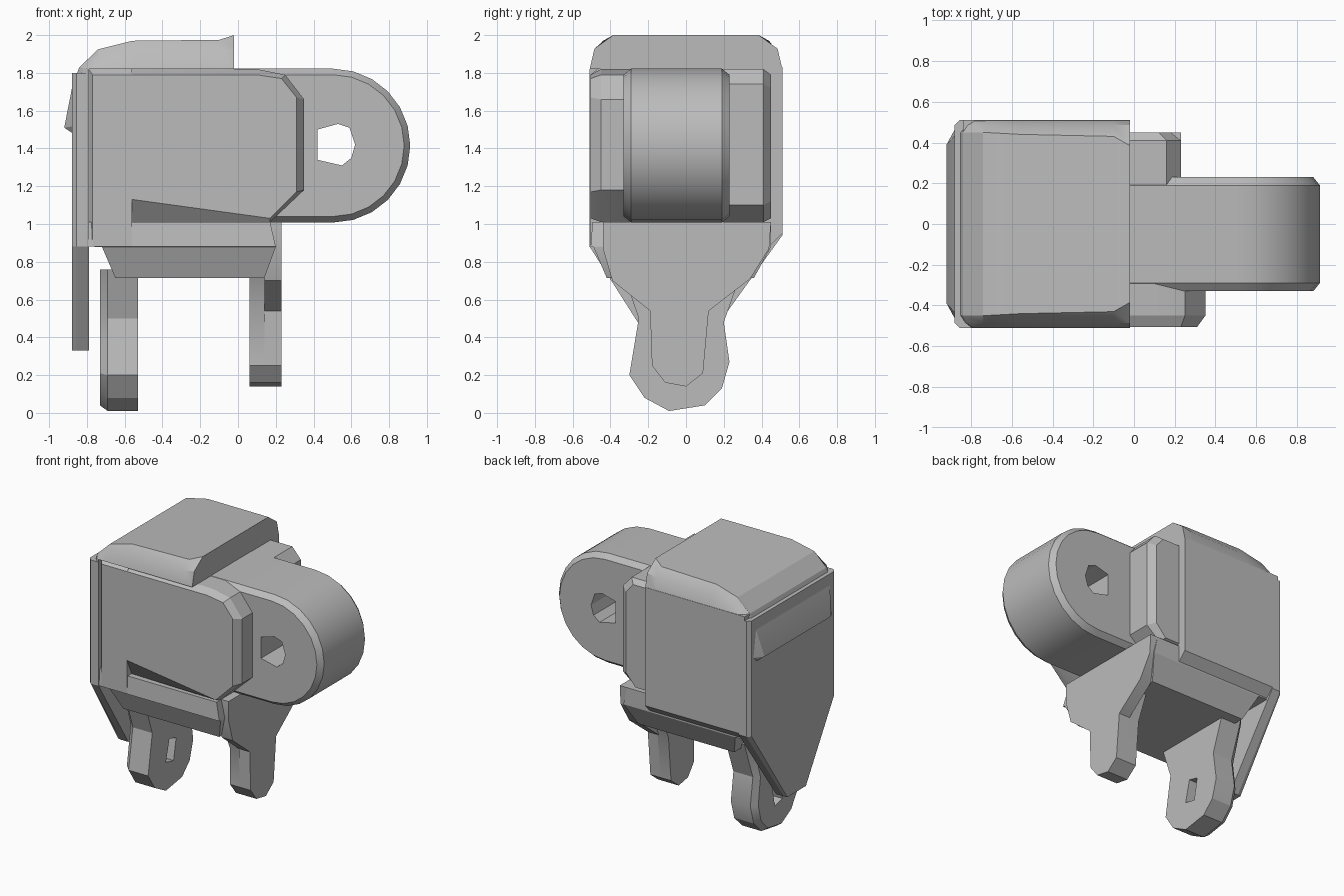
import bpy, bmesh, math

old = bpy.data.objects.get("Cube")
if old:
    bpy.data.objects.remove(old, do_unlink=True)

grey = bpy.data.materials.new("plain_grey")
grey.use_nodes = True
tone = (0.5, 0.5, 0.5, 1)
grey.diffuse_color = tone
grey.node_tree.nodes["Principled BSDF"].inputs["Base Color"].default_value = tone
parts = []


def ring(axis, pos, pts):
    """Place a 2D outline on a plane across the given axis."""
    place = {"x": lambda a, b: (pos, a, b),
             "y": lambda a, b: (a, pos, b),
             "z": lambda a, b: (a, b, pos)}[axis]
    return [place(a, b) for a, b in pts]


def rect(a0, a1, b0, b1):
    return [(a0, b0), (a1, b0), (a1, b1), (a0, b1)]


def loft(name, rings):
    """Bridge matching outlines and cap both ends."""
    bm = bmesh.new()
    loops = [[bm.verts.new(p) for p in r] for r in rings]
    n = len(loops[0])
    for low, high in zip(loops, loops[1:]):
        for i in range(n):
            j = (i + 1) % n
            bm.faces.new((low[i], low[j], high[j], high[i]))
    bm.faces.new(loops[0])
    bm.faces.new(loops[-1])
    bmesh.ops.recalc_face_normals(bm, faces=bm.faces)
    mesh = bpy.data.meshes.new(name)
    bm.to_mesh(mesh)
    bm.free()
    mesh.materials.append(grey)
    obj = bpy.data.objects.new(name, mesh)
    bpy.context.collection.objects.link(obj)
    parts.append(obj)
    return obj


def cut(obj, cutter):
    """Subtract the cutter and discard it."""
    parts.remove(cutter)
    cutter.hide_render = True
    mod = obj.modifiers.new("hole", "BOOLEAN")
    mod.operation = "DIFFERENCE"
    mod.solver = "EXACT"
    mod.object = cutter
    bpy.context.view_layer.objects.active = obj
    bpy.ops.object.modifier_apply(modifier=mod.name)
    bpy.data.objects.remove(cutter, do_unlink=True)


# Hood: a chamfered section swept over the top and round the side
stations = [  # inner x, z, outer x, z, outer half width
    (-0.02, 1.82, -0.02, 2.0, 0.385),
    (-0.1, 1.82, -0.1, 1.975, 0.43),
    (-0.56, 1.82, -0.56, 1.97, 0.44),
    (-0.74, 1.82, -0.74, 1.925, 0.45),
    (-0.79, 1.82, -0.84, 1.83, 0.45),
    (-0.79, 1.74, -0.875, 1.74, 0.44),
    (-0.79, 1.53, -0.92, 1.51, 0.39),
    (-0.79, 1.49, -0.875, 1.48, 0.44)]
rings = []
for ix, iz, ox, oz, w in stations:
    mx, mz = ix + (ox - ix) * 0.6, iz + (oz - iz) * 0.6
    rings.append([(ix, -0.51, iz), (mx, -0.485, mz), (ox, -w, oz),
                  (ox, w, oz), (mx, 0.485, mz), (ix, 0.51, iz)])
loft("hood", rings)

# Side plate tapering down to a short bottom edge
plate = [(-0.51, 1.8), (-0.51, 0.88), (-0.16, 0.33),
         (0.07, 0.33), (0.51, 0.94), (0.51, 1.8)]
loft("side_plate", [ring("x", -0.88, [(y * 0.95, z) for y, z in plate]),
                    ring("x", -0.855, plate), ring("x", -0.79, plate)])

# Back panel with a slanted lower edge
loft("back_panel", [ring("y", 0.44, rect(-0.84, -0.02, 0.88, 1.83)),
                    ring("y", 0.51, rect(-0.84, -0.02, 0.95, 1.83))])

# Solid core behind the cheeks
loft("core", [ring("z", z, rect(-0.79, -0.02, -0.45, 0.45)) for z in (0.9, 1.82)])

# Front cheek
loft("front_cheek_root", [ring("y", -0.3, rect(-0.79, -0.56, 0.88, 1.82)),
                          ring("y", -0.47, rect(-0.79, -0.56, 0.88, 1.82)),
                          ring("y", -0.505, rect(-0.77, -0.56, 0.88, 1.79))])
rim = [(-0.56, 1.01), (0.17, 1.01), (0.35, 1.18), (0.35, 1.66),
       (0.25, 1.79), (0.1, 1.82), (-0.56, 1.82)]
face = [(-0.56, 1.13), (0.17, 1.03), (0.31, 1.17), (0.31, 1.67),
        (0.23, 1.77), (0.1, 1.79), (-0.56, 1.79)]
loft("front_cheek", [ring("y", -0.28, rim), ring("y", -0.45, rim),
                     ring("y", -0.505, face)])

# Back cheek
rim = [(-0.1, 1.01), (0.12, 1.01), (0.23, 1.1), (0.23, 1.74), (0.16, 1.82), (-0.1, 1.82)]
face = [(-0.1, 1.03), (0.1, 1.03), (0.18, 1.12), (0.18, 1.72), (0.12, 1.79), (-0.1, 1.79)]
loft("back_cheek", [ring("y", 0.18, rim), ring("y", 0.41, rim), ring("y", 0.45, face)])


# Hinge lug with rounded end and chamfered sides
def lug_outline(r):
    arc = [math.radians(-90 + 15 * i) for i in range(13)]
    return ([(-0.3, 1.415 - r)] +
            [(0.505 + r * math.cos(a), 1.415 + r * math.sin(a)) for a in arc] +
            [(-0.3, 1.415 + r)])


lug = loft("hinge_lug", [ring("y", y, lug_outline(r)) for y, r in
                         ((-0.33, 0.375), (-0.29, 0.407), (0.19, 0.407), (0.23, 0.375))])
hole = [(0.42, 1.34), (0.55, 1.31), (0.6, 1.35), (0.62, 1.42),
        (0.59, 1.51), (0.53, 1.53), (0.42, 1.5)]
cut(lug, loft("lug_hole", [ring("y", y, hole) for y in (-0.5, 0.5)]))

# Lower band narrowing to the underside
loft("lower_body", [ring("z", 1.01, rect(-0.79, 0.17, -0.495, 0.45)),
                    ring("z", 0.88, rect(-0.79, 0.2, -0.505, 0.45)),
                    ring("z", 0.879, rect(-0.72, 0.2, -0.49, 0.45)),
                    ring("z", 0.715, rect(-0.65, 0.14, -0.42, 0.36))])

# Narrow leg hanging from a flared end plate
narrow = [(-0.44, 1.01), (-0.44, 0.87), (-0.39, 0.7), (-0.19, 0.54), (-0.18, 0.25),
          (-0.11, 0.16), (0, 0.14), (0.09, 0.21), (0.12, 0.54), (0.34, 0.71),
          (0.44, 0.87), (0.45, 1.01)]
loft("end_plate", [ring("x", x, narrow) for x in (0.14, 0.23)])
stem = [(-0.27, 0.72), (-0.18, 0.52)] + narrow[4:9] + [(0.2, 0.72)]
loft("narrow_leg", [ring("x", x, stem) for x in (0.06, 0.15)])

# Wide leg with a slot
wide = [(-0.34, 0.76), (-0.25, 0.5), (-0.27, 0.38), (-0.3, 0.2), (-0.22, 0.08),
        (-0.09, 0.01), (0.1, 0.04), (0.19, 0.13), (0.23, 0.27), (0.2, 0.48), (0.3, 0.76)]
small = [(-0.03 + (y + 0.03) * 0.86, 0.3 + (z - 0.3) * 0.9 if z < 0.3 else z)
         for y, z in wide]
leg = loft("wide_leg", [ring("x", -0.73, small), ring("x", -0.69, wide),
                        ring("x", -0.53, wide)])
slot = [(-0.09, 0.22), (0.0, 0.2), (0.03, 0.36), (-0.05, 0.38)]
cut(leg, loft("leg_slot", [ring("x", x, slot) for x in (-0.8, -0.45)]))

# Smooth curves, keep hard edges
bpy.ops.object.select_all(action="DESELECT")
for obj in parts:
    obj.select_set(True)
bpy.context.view_layer.objects.active = parts[0]
bpy.ops.object.shade_smooth_by_angle(angle=math.radians(25))
